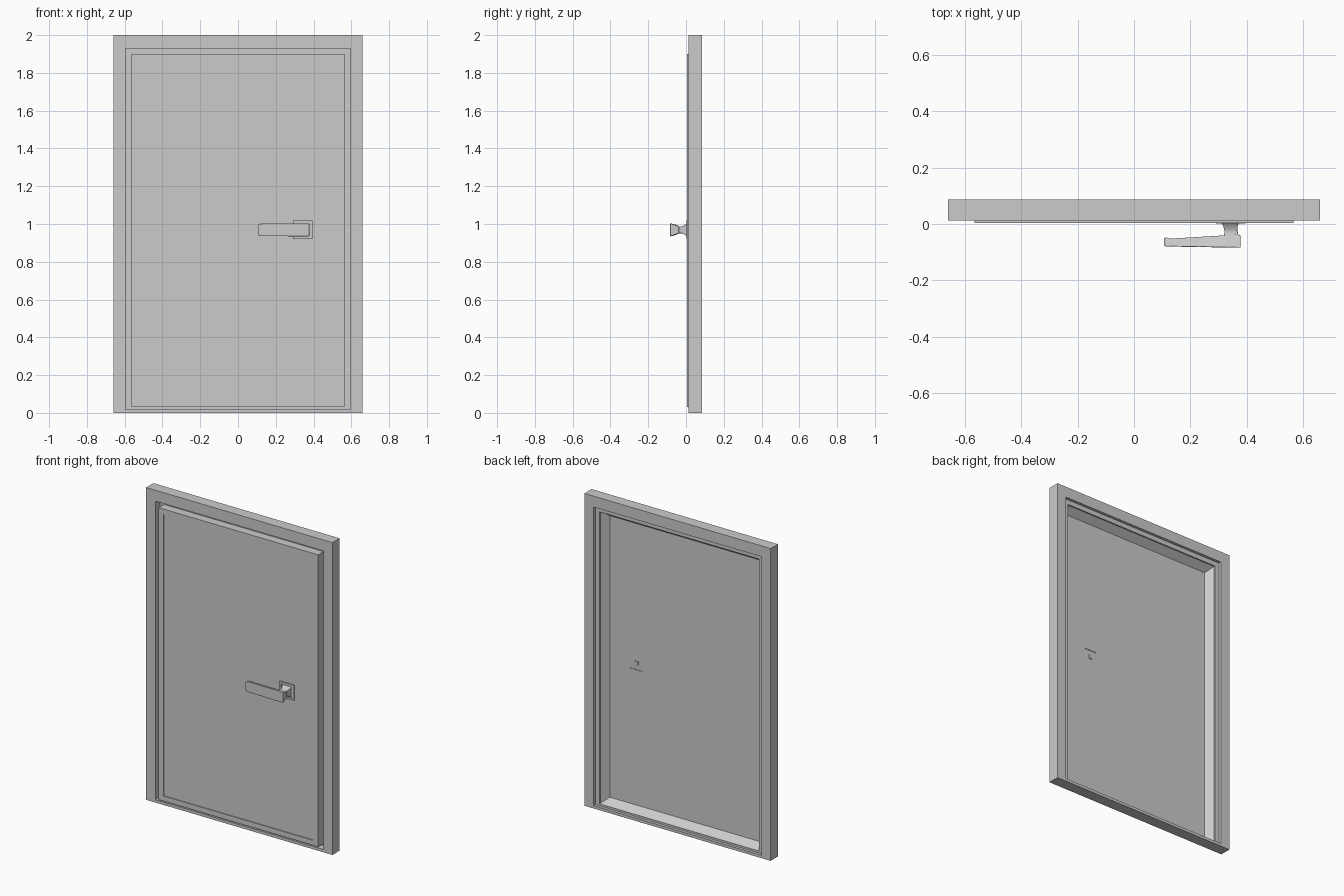
import bpy, bmesh

if "Cube" in bpy.data.objects:
    bpy.data.objects.remove(bpy.data.objects["Cube"])

def finish(name, bm, bevel=0):
    bmesh.ops.recalc_face_normals(bm, faces=bm.faces)
    me = bpy.data.meshes.new(name)
    bm.to_mesh(me)
    bm.free()
    ob = bpy.data.objects.new(name, me)
    bpy.context.collection.objects.link(ob)
    if bevel:
        m = ob.modifiers.new("soft_edges", 'BEVEL')
        m.width, m.segments = bevel, 3
    bpy.context.view_layer.objects.active = ob
    ob.select_set(True)
    bpy.ops.object.shade_smooth_by_angle()
    ob.select_set(False)
    return ob

def loft(name, rings, closed=False, bevel=0):
    """Bridge four-point rings; join last to first, or cap both ends."""
    bm = bmesh.new()
    loops = [[bm.verts.new(p) for p in r] for r in rings]
    pairs = list(zip(loops, loops[1:]))
    if closed:
        pairs.append((loops[-1], loops[0]))
    else:
        bm.faces.new(loops[0])
        bm.faces.new(loops[-1])
    for a, b in pairs:
        for i in range(4):
            j = (i + 1) % 4
            bm.faces.new((a[i], a[j], b[j], b[i]))
    return finish(name, bm, bevel)

def rect(x0, x1, z0, z1, y):
    return [(x0, y, z0), (x1, y, z0), (x1, y, z1), (x0, y, z1)]

def sym(x, z0, z1, y):
    return rect(-x, x, z0, z1, y)

# Door frame: outer casing with a rebate behind the leaf
outer, opening, stop = (.66, 0, 2), (.595, .018, 1.93), (.565, .03, 1.90)
loft("door_frame", [sym(*outer, .013), sym(*opening, .013), sym(*opening, .058),
                    sym(*stop, .058), sym(*stop, .068), sym(*opening, .068),
                    sym(*opening, .086), sym(*outer, .086)], closed=True)

# Door leaf: raised border, sunk panel, square lock hole, sloping back edge
edge, panel, hole = (.565, .03, 1.90), (.53, .062, 1.865), (.298, .388, .928, 1.012)
loft("door_leaf", [sym(*edge, .004), sym(*panel, .004), sym(*panel, .010),
                   rect(*hole, .010), rect(*hole, .014), sym(*panel, .014),
                   sym(*edge, .060)], closed=True)

# Square rosette, hollow at the back
plate = (.29, .395, .92, 1.018)
inner = (.303, .383, .932, 1.006)
loft("rosette", [rect(*plate, .010), rect(*plate, .002), rect(*inner, .002),
                 rect(*inner, .008), rect(.33, .356, .956, .982, .008),
                 rect(.33, .356, .956, .982, .011), rect(*inner, .011)], closed=True)

# Spindle end seen from behind
loft("spindle", [rect(.332, .354, .958, .980, y) for y in (-.03, .014)])

# Waisted neck
loft("handle_neck", [rect(.310, .372, .935, 1.003, .006), rect(.316, .368, .943, .995, -.006),
                     rect(.320, .366, .951, .987, -.022), rect(.320, .369, .951, .987, -.034),
                     rect(.318, .374, .946, .992, -.048)], bevel=.003)

# Lever: wide front, narrower back, tapering to the free end
def section(x, front, back, h_front, h_back, z=.969):
    return [(x, front, z - h_front), (x, front, z + h_front),
            (x, back, z + h_back), (x, back, z - h_back)]

loft("handle_lever", [section(.106, -.077, -.050, .025, .020),
                      section(.116, -.080, -.048, .033, .026),
                      section(.130, -.080, -.052, .034, .026),
                      section(.310, -.083, -.041, .035, .020),
                      section(.370, -.084, -.036, .035, .020),
                      section(.378, -.084, -.042, .034, .020)], bevel=.003)
